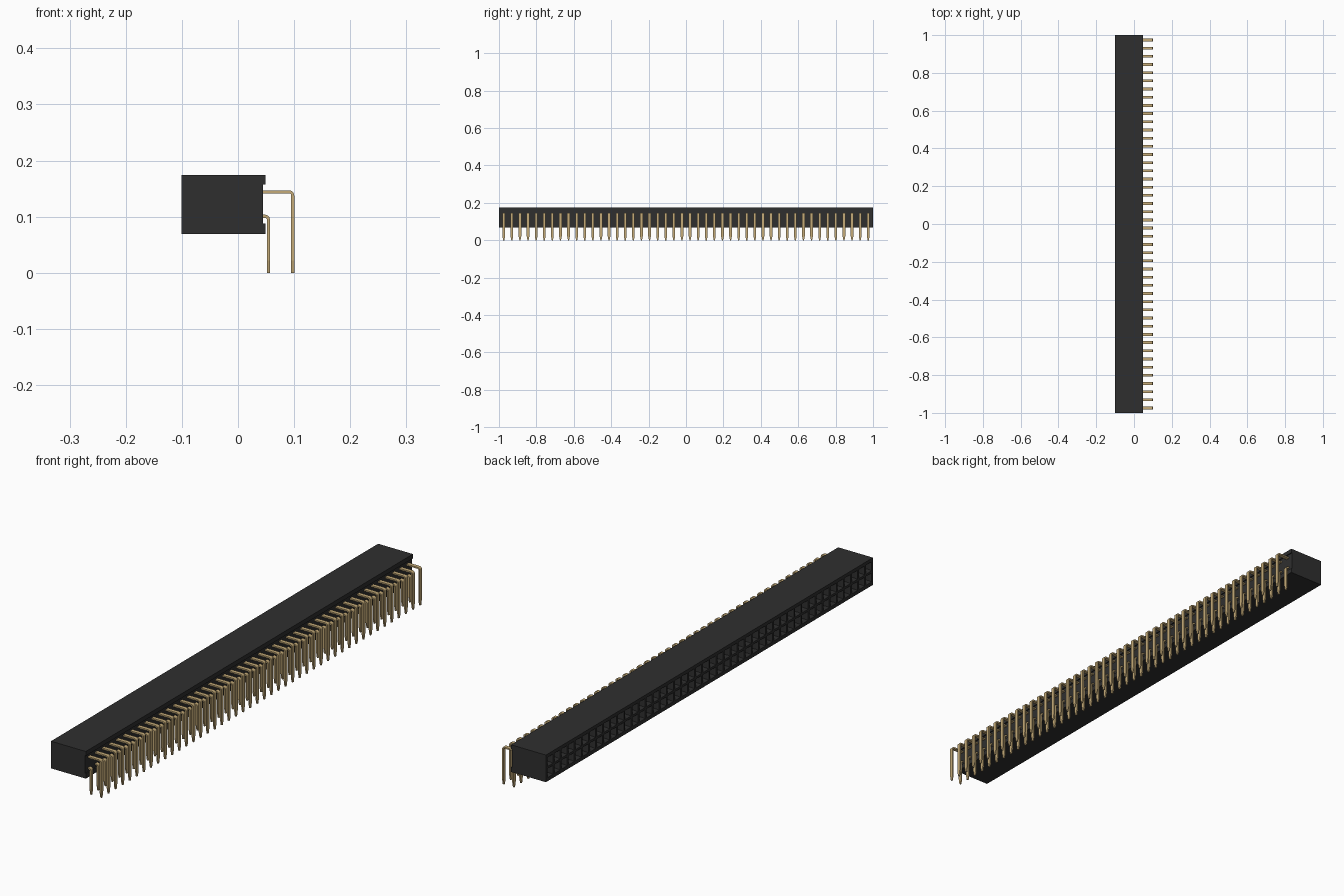
import bpy, bmesh, math
from mathutils import Vector

if "Cube" in bpy.data.objects:
    bpy.data.objects.remove(bpy.data.objects["Cube"], do_unlink=True)

COUNT, PITCH = 46, 0.0433
X0, X1, X_LIP = -0.1005, 0.0444, 0.0487      # socket face, pin face, lip edge
Z0, Z1, ZC = 0.0694, 0.1744, 0.1225


def material(name, rgb, rough):
    m = bpy.data.materials.new(name)
    m.use_nodes = True
    m.diffuse_color = (*rgb, 1)
    b = m.node_tree.nodes["Principled BSDF"]
    b.inputs["Base Color"].default_value = (*rgb, 1)
    b.inputs["Roughness"].default_value = rough
    return m


def add_object(name, bm, mat):
    bmesh.ops.recalc_face_normals(bm, faces=bm.faces)
    me = bpy.data.meshes.new(name)
    bm.to_mesh(me)
    bm.free()
    me.materials.append(mat)
    ob = bpy.data.objects.new(name, me)
    bpy.context.collection.objects.link(ob)
    return ob


black = material("black plastic", (0.028, 0.028, 0.028), 0.6)
gold = material("gold metal", (0.56, 0.41, 0.19), 0.5)

# Housing: a gridded socket face with margins around the cells
ys = [-1] + [(i - COUNT / 2) * PITCH for i in range(COUNT + 1)] + [1]
zs = [Z0, ZC - PITCH, ZC, ZC + PITCH, Z1]
bm = bmesh.new()
grid = [[bm.verts.new((X0, y, z)) for z in zs] for y in ys]
cells = []
for i in range(len(ys) - 1):
    for j in range(len(zs) - 1):
        f = bm.faces.new((grid[i][j], grid[i][j + 1], grid[i + 1][j + 1], grid[i + 1][j]))
        if 0 < i <= COUNT and j in (1, 2):
            cells.append(f)
bm.normal_update()
if cells[0].normal.x > 0:
    bmesh.ops.reverse_faces(bm, faces=bm.faces)
    bm.normal_update()
rim = [e for e in bm.edges if e.is_boundary]

# Funnel mouth and deep hole in every cell
for thickness, depth in ((0.006, 0), (0.005, -0.008), (0.0005, -0.085)):
    bmesh.ops.inset_individual(bm, faces=cells, thickness=thickness, depth=depth)
    bm.normal_update()

# Housing sides and pin face
ext = bmesh.ops.extrude_edge_only(bm, edges=rim)["geom"]
for v in ext:
    if isinstance(v, bmesh.types.BMVert):
        v.co.x = X1
bmesh.ops.contextual_create(bm, geom=[e for e in ext if isinstance(e, bmesh.types.BMEdge)
                                      and e.is_boundary])
add_object("housing", bm, black)

# Raised lips along the top and bottom of the pin face
for name, za, zb in (("upper_lip", 0.1575, Z1), ("lower_lip", Z0, 0.088)):
    bm = bmesh.new()
    bmesh.ops.create_cube(bm, size=1)
    for v in bm.verts:
        v.co = ((X1 - 0.001 if v.co.x < 0 else X_LIP), 2 * v.co.y, (za if v.co.z < 0 else zb))
    add_object(name, bm, black)


# Right-angle flat pins with tapered tips, repeated along the housing
def pin_row(name, x, z, thick=0.0055, width=0.0145, radius=0.006):
    path = [(0.035, z, width)]
    for k in range(6):
        a = math.pi / 2 * (1 - k / 5)
        path.append((x - radius + radius * math.cos(a), z - radius + radius * math.sin(a), width))
    path += [(x, 0.022, width), (x, 0, width * 0.4)]
    bm = bmesh.new()
    rings = []
    for k, (px, pz, w) in enumerate(path):
        a, b = path[max(k - 1, 0)], path[min(k + 1, len(path) - 1)]
        t = Vector((b[0] - a[0], 0, b[1] - a[1])).normalized()
        n = Vector((-t.z, 0, t.x)) * thick / 2
        c, s = Vector((px, 0, pz)), Vector((0, w / 2, 0))
        rings.append([bm.verts.new(c + p) for p in (n + s, n - s, -n - s, -n + s)])
    for r, q in zip(rings, rings[1:]):
        for k in range(4):
            bm.faces.new((r[k], r[(k + 1) % 4], q[(k + 1) % 4], q[k]))
    bm.faces.new(rings[0])
    bm.faces.new(rings[-1])
    ob = add_object(name, bm, gold)
    ob.location.y = -(COUNT - 1) / 2 * PITCH
    arr = ob.modifiers.new("repeat", 'ARRAY')
    arr.count = COUNT
    arr.use_relative_offset = False
    arr.use_constant_offset = True
    arr.constant_offset_displace = (0, PITCH, 0)


pin_row("upper_pins", 0.0975, ZC + PITCH / 2)
pin_row("lower_pins", 0.0975 - PITCH, ZC - PITCH / 2)
